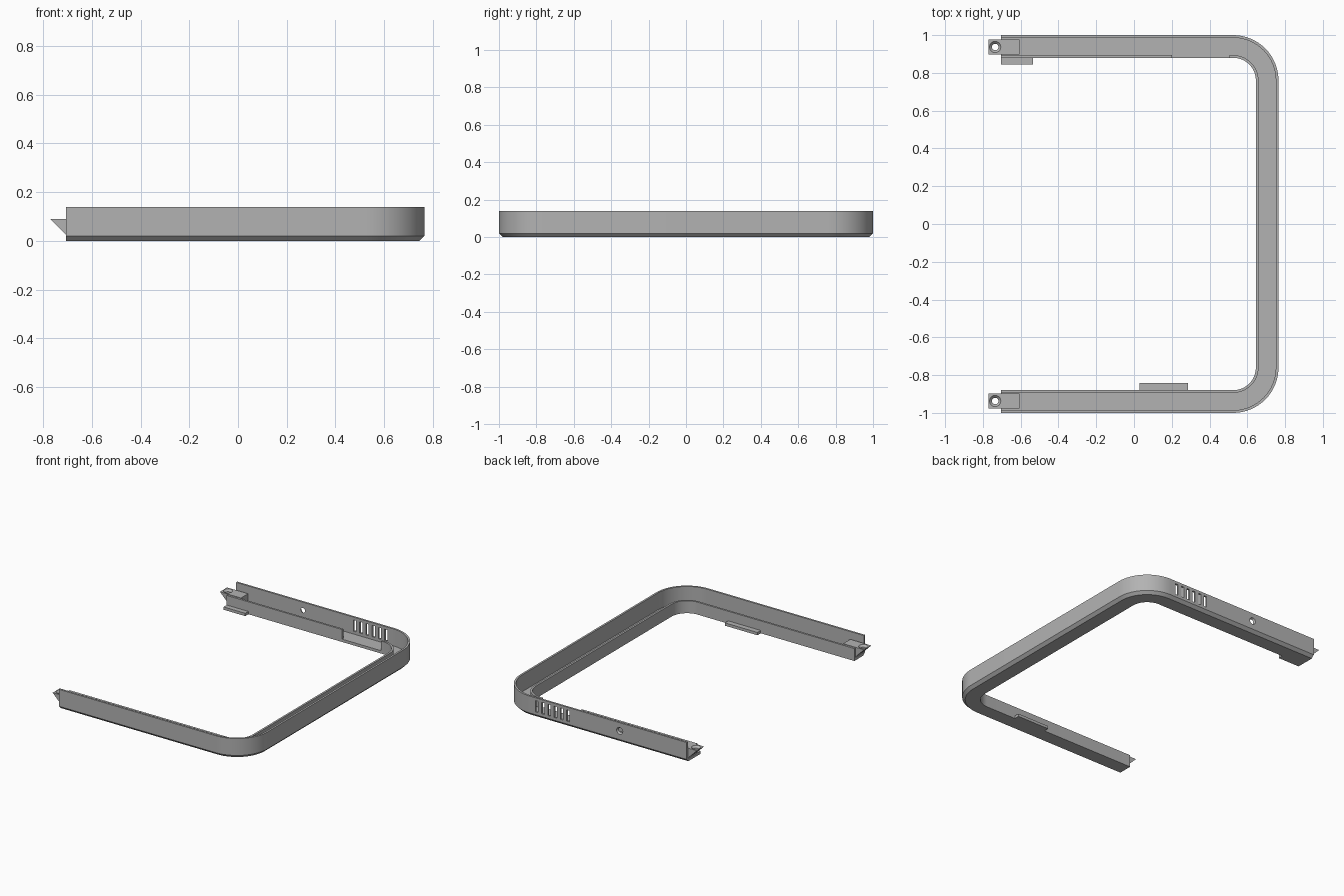
import bpy, bmesh, math
from mathutils import Matrix, Vector

cube = bpy.data.objects.get("Cube")
if cube:
    bpy.data.objects.remove(cube, do_unlink=True)

grey = bpy.data.materials.new("mid_grey")
grey.use_nodes = True
colour = (0.45, 0.45, 0.45, 1)
grey.diffuse_color = colour
grey.node_tree.nodes["Principled BSDF"].inputs["Base Color"].default_value = colour

X_END, X_OUT, Y_OUT, RADIUS = -0.705, 0.765, 1.0, 0.24
WIDTH, WALL, FLOOR, TOP, LIP = 0.12, 0.014, 0.02, 0.14, 0.088


def make_object(name, bm):
    bmesh.ops.recalc_face_normals(bm, faces=bm.faces)
    mesh = bpy.data.meshes.new(name)
    bm.to_mesh(mesh)
    bm.free()
    mesh.materials.append(grey)
    obj = bpy.data.objects.new(name, mesh)
    bpy.context.collection.objects.link(obj)
    return obj


def add_box(bm, x, y, z):
    size = Matrix.Diagonal((x[1] - x[0], y[1] - y[0], z[1] - z[0], 1))
    centre = Vector((sum(x), sum(y), sum(z))) / 2
    bmesh.ops.create_cube(bm, size=1, matrix=Matrix.Translation(centre) @ size)


def add_cone(bm, centre, r1, r2, depth, rotation=Matrix()):
    bmesh.ops.create_cone(bm, cap_ends=True, segments=24, radius1=r1, radius2=r2,
                          depth=depth, matrix=Matrix.Translation(centre) @ rotation)


def cut(obj, *cutters):
    for cutter in cutters:
        mod = obj.modifiers.new("cut", 'BOOLEAN')
        mod.operation = 'DIFFERENCE'
        mod.solver = 'EXACT'
        mod.object = cutter
        bpy.context.view_layer.objects.active = obj
        bpy.ops.object.modifier_apply(modifier=mod.name)
    for cutter in cutters:
        bpy.data.objects.remove(cutter, do_unlink=True)


def shade(obj):
    bpy.ops.object.select_all(action='DESELECT')
    obj.select_set(True)
    bpy.context.view_layer.objects.active = obj
    bpy.ops.object.shade_smooth_by_angle(angle=math.radians(30))


# U-shaped channel: a profile of (inset, height) swept along the outer path
profile = [(0, FLOOR), (0.02, 0), (WIDTH, 0), (WIDTH, LIP), (WIDTH - WALL, LIP),
           (WIDTH - WALL, FLOOR), (WALL, FLOOR), (WALL, TOP), (0, TOP)]
stations = [(Vector((X_END, -Y_OUT)), Vector((0, -1)))]
for side in (-1, 1):
    corner = Vector((X_OUT - RADIUS, side * (Y_OUT - RADIUS)))
    for i in range(17):
        a = math.pi / 2 * i / 16
        a = a - math.pi / 2 if side < 0 else a
        out = Vector((math.cos(a), math.sin(a)))
        stations.append((corner + out * RADIUS, out))
stations.append((Vector((X_END, Y_OUT)), Vector((0, 1))))

bm = bmesh.new()
rings = [[bm.verts.new((*(p - out * d), z)) for d, z in profile] for p, out in stations]
n = len(profile)
for r, s in zip(rings, rings[1:]):
    for i in range(n):
        bm.faces.new((r[i], r[(i + 1) % n], s[(i + 1) % n], s[i]))
bm.faces.new(rings[0])
bm.faces.new(rings[-1])
channel = make_object("channel_frame", bm)

# Vent slots in the outer wall and the gap in the inner wall facing them
bm = bmesh.new()
for i in range(6):
    x = 0.215 + i * 0.049
    add_box(bm, (x, x + 0.022), (0.95, 1.05), (0.04, 0.12))
add_box(bm, (0.2, 0.505), (0.86, 0.9), (FLOOR, 0.2))
openings = make_object("openings_cutter", bm)

# Countersunk screw hole in the back wall
bm = bmesh.new()
add_cone(bm, (-0.18, 0.992, 0.082), 0.012, 0.028, 0.03, Matrix.Rotation(-math.pi / 2, 4, 'X'))
cut(channel, openings, make_object("screw_hole_cutter", bm))
shade(channel)

# Wedge-nosed clips at the open ends, each with a countersunk hole
for side, label in ((-1, "front"), (1, "back")):
    bm = bmesh.new()
    outline = [(-0.605, 0.018), (-0.698, 0.018), (-0.77, 0.09), (-0.605, 0.09)]
    base = bm.faces.new([bm.verts.new((x, side * 0.937 - 0.04, z)) for x, z in outline])
    new = bmesh.ops.extrude_face_region(bm, geom=[base])["geom"]
    bmesh.ops.translate(bm, vec=(0, 0.08, 0),
                        verts=[g for g in new if isinstance(g, bmesh.types.BMVert)])
    clip = make_object(label + "_clip", bm)
    centre = Vector((-0.735, side * 0.937, 0))
    bm = bmesh.new()
    add_cone(bm, centre + Vector((0, 0, 0.06)), 0.017, 0.017, 0.14)
    hole = make_object("clip_hole_cutter", bm)
    bm = bmesh.new()
    add_cone(bm, centre + Vector((0, 0, 0.09)), 0.017, 0.043, 0.026)
    cut(clip, hole, make_object("clip_countersink_cutter", bm))
    shade(clip)

# Thin locating tabs along the inner bottom edges
for name, x, y in (("front_tab", (0.03, 0.285), (-0.88, -0.843)),
                   ("back_tab", (X_END, -0.535), (0.845, 0.88))):
    bm = bmesh.new()
    add_box(bm, x, y, (0, 0.02))
    make_object(name, bm)
